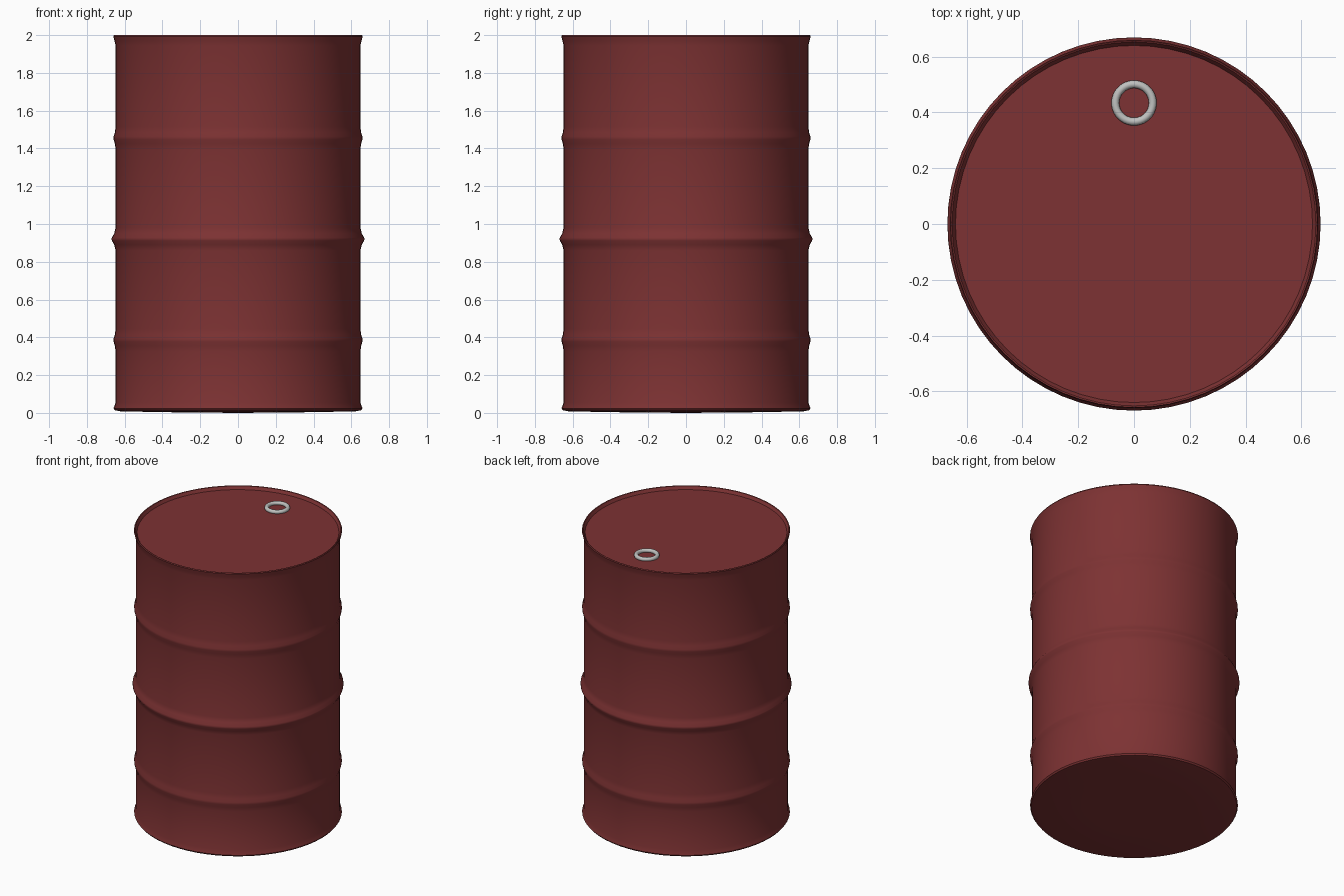
import bpy, bmesh, math

if "Cube" in bpy.data.objects:
    bpy.data.objects.remove(bpy.data.objects["Cube"])


def material(name, rgb):
    m = bpy.data.materials.new(name)
    m.diffuse_color = (*rgb, 1)
    m.use_nodes = True
    m.node_tree.nodes["Principled BSDF"].inputs["Base Color"].default_value = m.diffuse_color
    return m


def finish(obj, mat, angle):
    obj.data.materials.append(mat)
    bpy.context.view_layer.objects.active = obj
    obj.select_set(True)
    bpy.ops.object.shade_smooth_by_angle(angle=math.radians(angle))
    obj.select_set(False)


def lathe(name, profile, mat, segments=64, angle=35):
    """Spin an (r, z) profile about z; r = 0 ends close to a point."""
    bm = bmesh.new()
    rings = []
    for r, z in profile:
        if r == 0:
            rings.append([bm.verts.new((0, 0, z))] * segments)
        else:
            rings.append([bm.verts.new((r * math.cos(2 * math.pi * i / segments),
                                        r * math.sin(2 * math.pi * i / segments), z))
                          for i in range(segments)])
    for a, b in zip(rings, rings[1:]):
        for i in range(segments):
            j = (i + 1) % segments
            bm.faces.new(list(dict.fromkeys((a[i], a[j], b[j], b[i]))))
    bmesh.ops.recalc_face_normals(bm, faces=bm.faces[:])
    me = bpy.data.meshes.new(name)
    bm.to_mesh(me)
    bm.free()
    obj = bpy.data.objects.new(name, me)
    bpy.context.collection.objects.link(obj)
    finish(obj, mat, angle)
    return obj


red = material("dark red paint", (0.205, 0.032, 0.033))
steel = material("light grey metal", (0.52, 0.53, 0.52))

R = 0.648


def rib(z, height):
    """Rolled hoop with flared sides."""
    return [(R, z - 0.06), (R + height * 0.35, z - 0.03), (R + height * 0.95, z - 0.008),
            (R + height, z), (R + height * 0.95, z + 0.008),
            (R + height * 0.35, z + 0.03), (R, z + 0.06)]


# Drum shell: shallow domed base, hoops, flared top rim and recessed lid
profile = [(0, 0.0), (0.33, 0.003), (0.62, 0.008), (0.652, 0.014), (0.659, 0.024), (R, 0.055)]
profile += rib(0.385, 0.011) + rib(0.92, 0.021) + rib(1.455, 0.011)
profile += [(R, 1.945), (0.654, 1.97), (0.66, 1.993), (0.657, 2.0), (0.652, 1.998),
            (0.64, 1.978), (0, 1.978)]
lathe("drum_body", profile, red)

# Filler ring on the lid
bpy.ops.mesh.primitive_torus_add(location=(0, 0.434, 1.985), major_radius=0.067,
                                 minor_radius=0.014, major_segments=40, minor_segments=12)
ring = bpy.context.object
ring.name = "filler_ring"
finish(ring, steel, 60)
